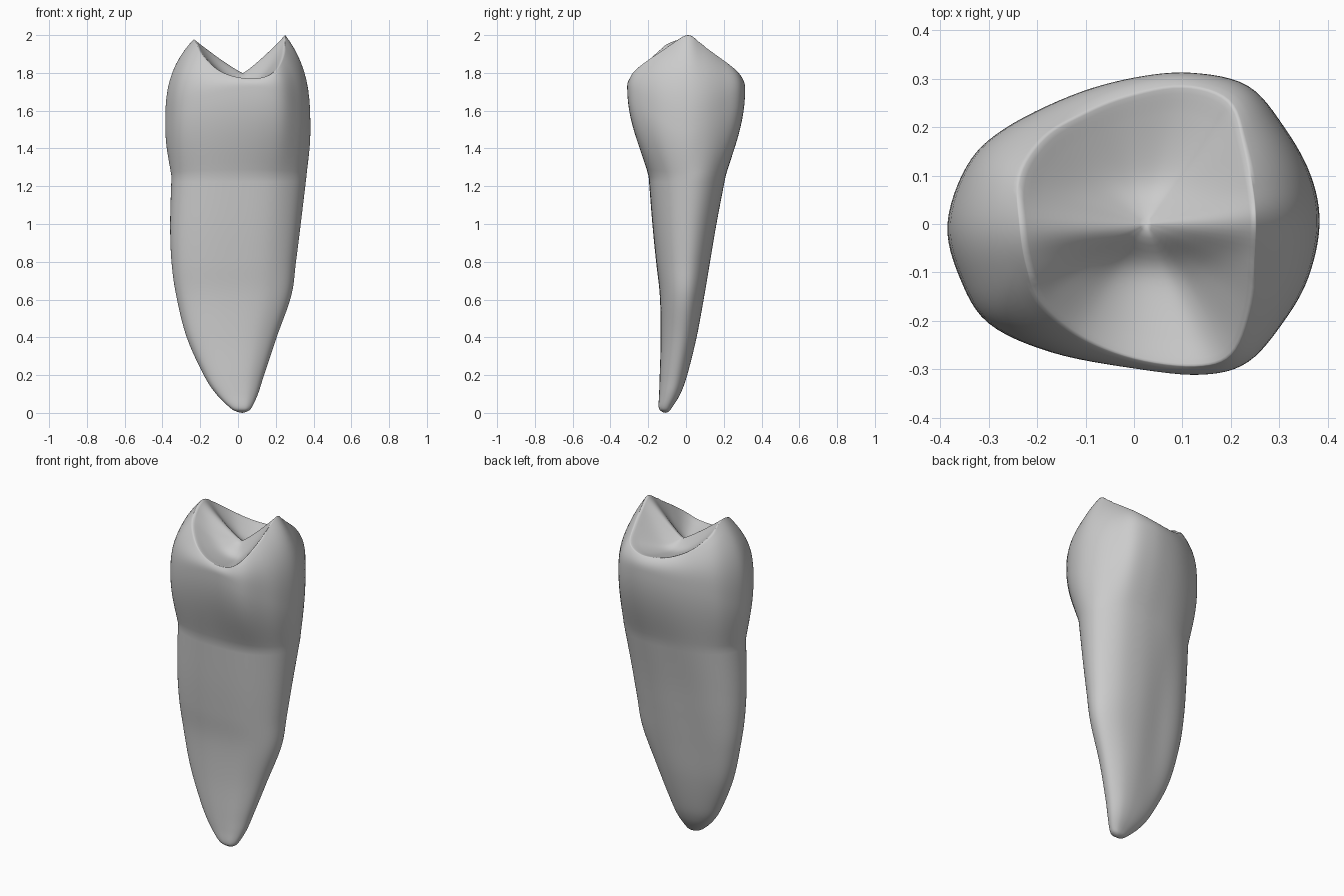
import bpy
import bmesh
import math
from mathutils import Vector

STEPS = 6                      # subdivisions between neighbouring profile keys
PIT = Vector((0.025, 0.0, 1.8))  # middle of the chewing surface

# Widest outline of the crown, anticlockwise from the +x side
OUTLINE = [
    (0.383, 0), (0.365, 0.1), (0.31, 0.2), (0.235, 0.285), (0.12, 0.312), (0, 0.302),
    (-0.13, 0.265), (-0.27, 0.195), (-0.345, 0.12), (-0.385, 0), (-0.36, -0.11),
    (-0.3, -0.205), (-0.17, -0.265), (0, -0.298), (0.14, -0.311), (0.235, -0.285),
    (0.31, -0.2), (0.36, -0.11)]

# Crest of the cusps and marginal ridges, paired with the outline
RIM = [
    (0.25, 0.01, 2), (0.243, 0.08, 1.955), (0.225, 0.17, 1.89), (0.195, 0.255, 1.825),
    (0.1, 0.285, 1.79), (-0.02, 0.262, 1.793), (-0.11, 0.225, 1.82), (-0.185, 0.18, 1.865),
    (-0.237, 0.1, 1.93), (-0.235, 0, 1.977), (-0.22, -0.09, 1.957),
    (-0.19, -0.165, 1.9), (-0.11, -0.232, 1.82), (0, -0.277, 1.777), (0.125, -0.293, 1.775),
    (0.2, -0.27, 1.815), (0.236, -0.18, 1.885), (0.247, -0.08, 1.95)]

# Root sections: height, x range, y range
ROOT = [
    (0, 0.023, 0.023, -0.11, -0.11), (0.008, -0.01, 0.05, -0.13, -0.09),
    (0.03, -0.045, 0.073, -0.145, -0.073), (0.1, -0.115, 0.105, -0.143, -0.03),
    (0.2, -0.18, 0.137, -0.14, 0.007), (0.4, -0.27, 0.203, -0.135, 0.057),
    (0.62, -0.325, 0.28, -0.14, 0.097), (0.8, -0.35, 0.305, -0.16, 0.127),
    (1, -0.357, 0.33, -0.18, 0.16), (1.25, -0.35, 0.36, -0.2, 0.207)]


def spline(keys, closed):
    """Sample a smooth curve through the keys."""
    n = len(keys)
    pick = (lambda i: keys[i % n]) if closed else (lambda i: keys[max(0, min(n - 1, i))])
    samples = []
    for i in range(n if closed else n - 1):
        for s in range(STEPS):
            t = s / STEPS
            row = []
            for a, b, c, d in zip(pick(i - 1), pick(i), pick(i + 1), pick(i + 2)):
                row.append(b + 0.5 * t * (c - a + t * (2 * a - 5 * b + 4 * c - d
                                                       + t * (3 * (b - c) + d - a))))
            samples.append(tuple(row))
    if not closed:
        samples.append(keys[-1])
    return samples


outline = [Vector(p) for p in spline(OUTLINE, True)]
rim = [Vector(p) for p in spline(RIM, True)]


def unit_section():
    """Root cross-section in a unit square: the outline eased into a skewed oval."""
    low = Vector((min(p.x for p in outline), min(p.y for p in outline)))
    high = Vector((max(p.x for p in outline), max(p.y for p in outline)))
    power = 2.4
    section = []
    for p in outline:
        q = Vector((2 * (p.x - low.x) / (high.x - low.x) - 1,
                    2 * (p.y - low.y) / (high.y - low.y) - 1))
        d = q.normalized()
        oval = d * (abs(d.x) ** power + abs(d.y) ** power) ** (-1 / power)
        q = q.lerp(oval, 0.7)
        section.append(q * (1 + 0.08 * q.x * q.y))
    return section


section = unit_section()


def root_ring(z, x0, x1, y0, y1):
    """Fit the section into the given ranges, with a soft groove down the back."""
    ring = []
    fade = math.sin(math.pi * min(1, max(0, z / 1.25)))
    for q in section:
        x = x0 + (x1 - x0) * (q.x + 1) / 2
        y = y0 + (y1 - y0) * (q.y + 1) / 2
        if q.y > 0:
            y -= 0.015 * fade * q.y * math.exp(-((x + 0.12) / 0.11) ** 2)
        ring.append(Vector((x, y, max(0, z))))
    return ring


rings = [root_ring(*row) for row in spline(ROOT, False)]
neck = rings[-1]

# The equator sits low below the cusps and high below the marginal ridges
equator = [Vector((o.x, o.y, 1.72 - (r.z - 1.775))) for o, r in zip(outline, rim)]

# Crown wall from neck to equator
for k in range(1, 13):
    v = k / 12
    swell = math.sin(math.pi / 2 * v) ** 1.1
    ring = []
    for low, high in zip(neck, equator):
        p = low.lerp(high, swell)
        p.z = low.z + (high.z - low.z) * v
        ring.append(p)
    rings.append(ring)

# Crown wall rounding over to the rim
for k in range(1, 15):
    u = math.sin(math.pi / 2 * k / 14)
    ring = []
    for low, high in zip(equator, rim):
        p = low.lerp(high, u ** 2.9)
        p.z = low.z + (high.z - low.z) * u
        ring.append(p)
    rings.append(ring)
crest = len(rings) - 1

# Chewing surface: a ridge between the cusps with a hollow on either side
for k in range(1, 21):
    t = k / 20
    ring = []
    for edge in rim:
        p = edge.lerp(PIT, t)
        hollow = 1 - math.exp(-((p.y + 0.01) / 0.06) ** 2)
        depth = 0.065 if p.y < -0.01 else 0.05
        p.z = PIT.z + (edge.z - PIT.z) * (1 - t) ** 1.15
        p.z -= depth * hollow * math.sin(math.pi / 2 * t)
        ring.append(p)
    rings.append(ring)

# Skin the rings into one closed surface
bm = bmesh.new()
rows = [[bm.verts.new(p) for p in ring] for ring in rings]
count = len(outline)
for lower, upper in zip(rows, rows[1:]):
    for i in range(count):
        j = (i + 1) % count
        bm.faces.new((lower[i], lower[j], upper[j], upper[i]))

# Soften the marginal ridges, keeping the cusp tips crisp
soft = [v for row in rows[crest - 3:crest + 3] for v in row if v.co.z < 1.94]
for _ in range(3):
    bmesh.ops.smooth_vert(bm, verts=soft, factor=0.5,
                          use_axis_x=True, use_axis_y=True, use_axis_z=True)

bmesh.ops.remove_doubles(bm, verts=bm.verts, dist=0.0002)
bmesh.ops.recalc_face_normals(bm, faces=bm.faces)
for face in bm.faces:
    face.smooth = True

cube = bpy.data.objects.get("Cube")
if cube:
    bpy.data.objects.remove(cube, do_unlink=True)

mesh = bpy.data.meshes.new("tooth")
bm.to_mesh(mesh)
bm.free()
tooth = bpy.data.objects.new("tooth", mesh)
bpy.context.collection.objects.link(tooth)

# Plain grey enamel
enamel = bpy.data.materials.new("grey enamel")
enamel.use_nodes = True
grey = (0.6, 0.6, 0.6, 1)
enamel.diffuse_color = grey
enamel.node_tree.nodes["Principled BSDF"].inputs["Base Color"].default_value = grey
mesh.materials.append(enamel)
